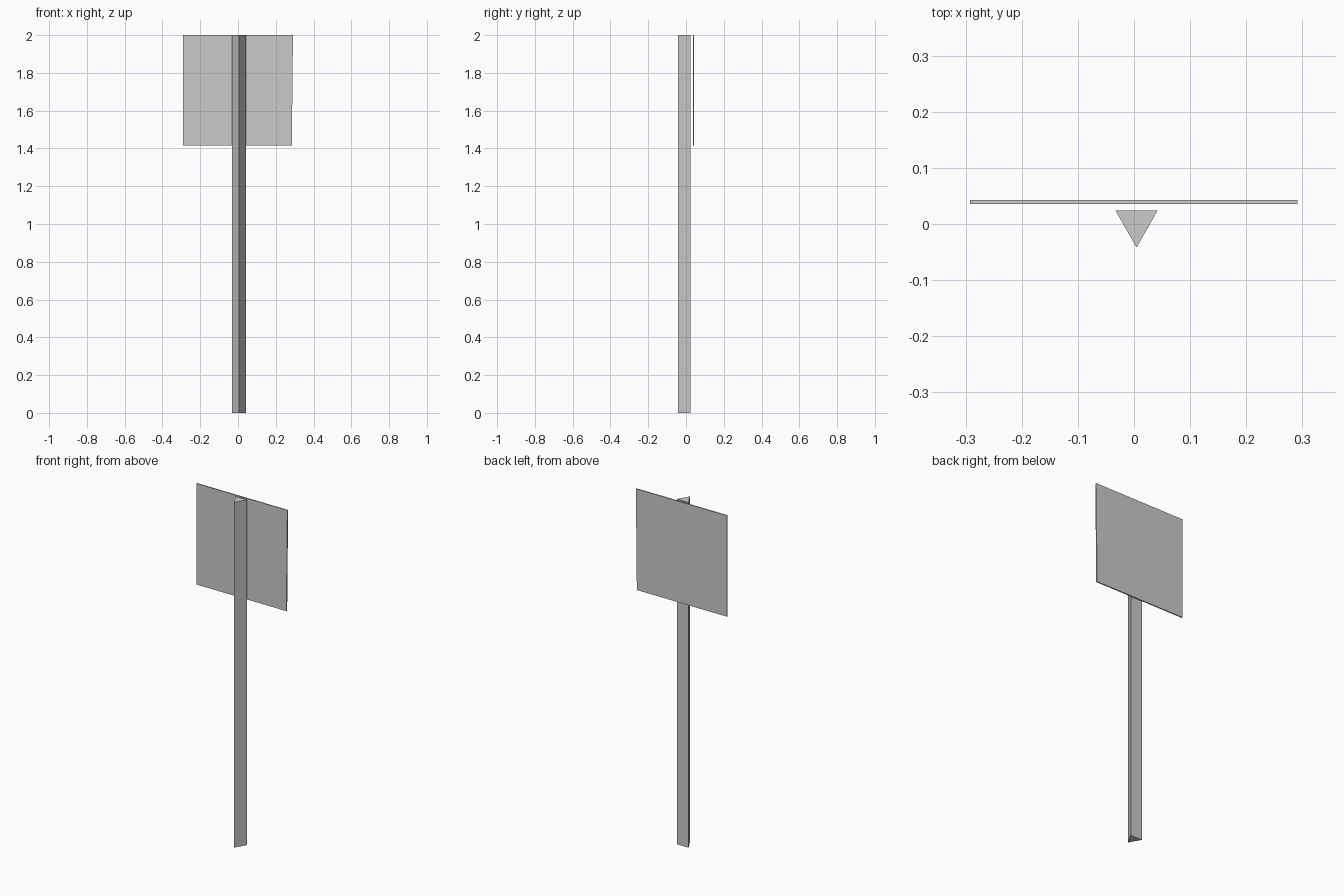
import bpy, bmesh

if "Cube" in bpy.data.objects:
    bpy.data.objects.remove(bpy.data.objects["Cube"])


def prism(name, profile, vector):
    """Closed solid: a flat profile pushed along a vector."""
    bm = bmesh.new()
    face = bm.faces.new([bm.verts.new(p) for p in profile])
    ext = bmesh.ops.extrude_face_region(bm, geom=[face], use_keep_orig=True)
    verts = [g for g in ext["geom"] if isinstance(g, bmesh.types.BMVert)]
    bmesh.ops.translate(bm, verts=verts, vec=vector)
    bmesh.ops.recalc_face_normals(bm, faces=bm.faces)
    mesh = bpy.data.meshes.new(name)
    bm.to_mesh(mesh)
    bm.free()
    obj = bpy.data.objects.new(name, mesh)
    bpy.context.collection.objects.link(obj)
    return obj


# Three-sided post, point facing the front
prism("post", [(-0.033, 0.024, 0), (0.0045, -0.042, 0), (0.042, 0.024, 0)], (0, 0, 2))

# Thin sign panel, slightly narrower at its lower right corner
prism("sign_panel",
      [(-0.292, 0.036, 1.415), (0.285, 0.036, 1.415), (0.291, 0.036, 2), (-0.292, 0.036, 2)],
      (0, 0.007, 0))
